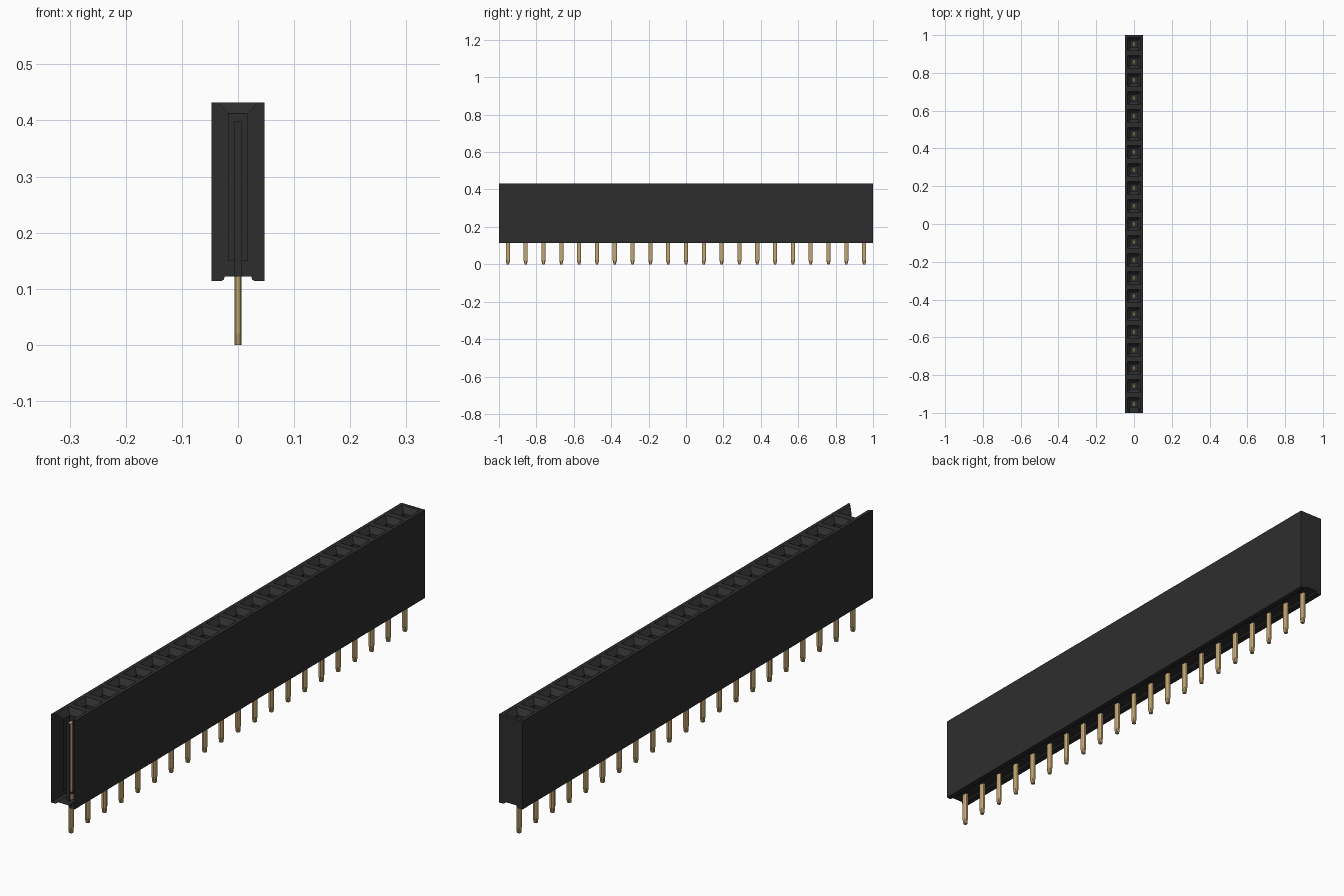
import bpy, bmesh

cube = bpy.data.objects.get("Cube")
if cube:
    bpy.data.objects.remove(cube, do_unlink=True)

COUNT = 21
PITCH = 2 / COUNT
HALF = PITCH / 2
TOP, BASE, GROOVE, FLOOR = 0.432, 0.114, 0.122, 0.15
PIN_TOP = 0.398
centres = [-1 + PITCH * (i + 0.5) for i in range(COUNT)]


def material(name, rgb):
    mat = bpy.data.materials.new(name)
    mat.use_nodes = True
    colour = (*rgb, 1)
    mat.diffuse_color = colour
    shader = mat.node_tree.nodes["Principled BSDF"]
    shader.inputs["Base Color"].default_value = colour
    shader.inputs["Roughness"].default_value = 0.6
    return mat


plastic = material("black plastic", (0.027, 0.027, 0.027))
gold = material("gold metal", (0.55, 0.39, 0.17))


def finish(name, bm, mat):
    mesh = bpy.data.meshes.new(name)
    bm.to_mesh(mesh)
    bm.free()
    mesh.materials.append(mat)
    obj = bpy.data.objects.new(name, mesh)
    bpy.context.collection.objects.link(obj)
    return obj


def bridge(bm, lower, upper):
    n = len(lower)
    return [bm.faces.new((lower[i], lower[(i + 1) % n], upper[(i + 1) % n], upper[i]))
            for i in range(n)]


# Housing shell: section swept along y, open at the front, closed at the back
half_profile = [(HALF, TOP), (HALF, BASE), (0.029, BASE), (0.025, 0.117), (0.024, GROOVE)]
profile = half_profile + [(-x, z) for x, z in reversed(half_profile)]
bm = bmesh.new()
front = [bm.verts.new((x, -1, z)) for x, z in profile]
back = [bm.verts.new((x, 1, z)) for x, z in profile]
for i in range(len(profile) - 1):
    bm.faces.new((front[i], front[i + 1], back[i + 1], back[i]))
bm.faces.new(back)
finish("housing_shell", bm, plastic)

# Sockets: flat rim, sloped lead-in, square pocket and floor
bm = bmesh.new()
steps = [(HALF, TOP), (0.035, TOP), (0.018, 0.412), (0.018, FLOOR)]
for cy in centres:
    rings = [[bm.verts.new((sx * r, cy + sy * r, z))
              for sx, sy in ((-1, -1), (1, -1), (1, 1), (-1, 1))] for r, z in steps]
    for outer, inner in zip(rings, rings[1:]):
        bridge(bm, outer, inner)
    bm.faces.new(rings[-1])
# The first socket is open to the front
open_side = [f for f in bm.faces if f.calc_center_median().y < centres[0] - 0.0175]
bmesh.ops.delete(bm, geom=open_side, context="FACES")
finish("sockets", bm, plastic)

# Narrow strip in front of the first contact
bm = bmesh.new()
bmesh.ops.create_cube(bm, size=1)
bmesh.ops.scale(bm, vec=(0.013, 0.006, PIN_TOP - GROOVE), verts=bm.verts)
bmesh.ops.translate(bm, vec=(0, centres[0] - 0.015, (PIN_TOP + GROOVE) / 2), verts=bm.verts)
finish("front_strip", bm, plastic)

# Contact pins: chamfered bars with a tip narrowed along y
bm = bmesh.new()
section = [(0.0065, 0.006), (0.0035, 0.011), (-0.0035, 0.011), (-0.0065, 0.006)]
section += [(-x, -y) for x, y in section]
for cy in centres:
    rings = [[bm.verts.new((x, cy + y * s, z)) for x, y in section]
             for z, s in ((0, 0.55), (0.02, 1), (PIN_TOP, 1))]
    for lower, upper in zip(rings, rings[1:]):
        bridge(bm, lower, upper)
    bm.faces.new(rings[0])
    bm.faces.new(rings[-1])
bmesh.ops.recalc_face_normals(bm, faces=bm.faces)
finish("contact_pins", bm, gold)
